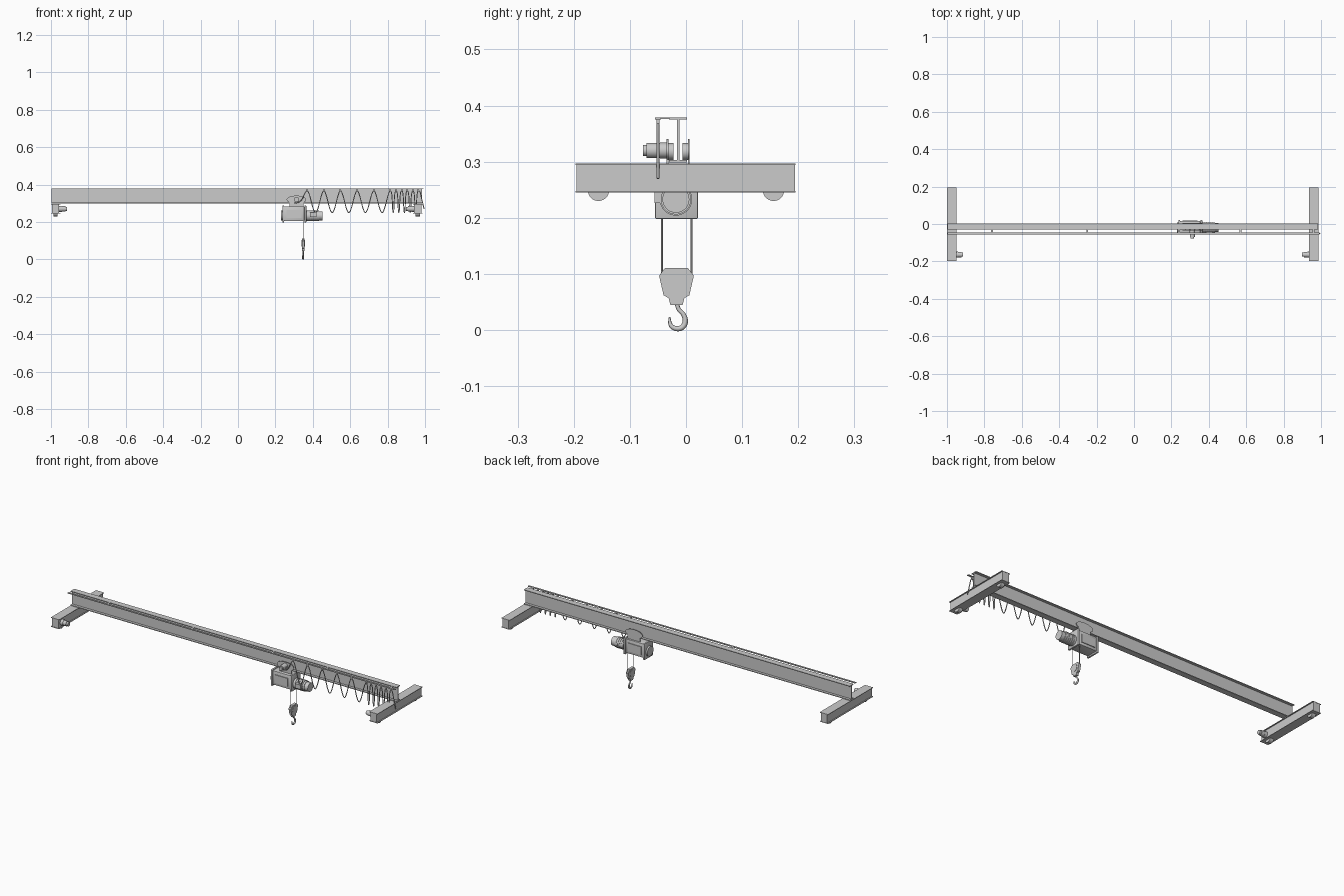
import bpy, bmesh, math
from mathutils import Vector

if "Cube" in bpy.data.objects:
    bpy.data.objects.remove(bpy.data.objects["Cube"])

grey = bpy.data.materials.new("steel_grey")
grey.use_nodes = True
colour = (0.6, 0.6, 0.6, 1)
grey.diffuse_color = colour
grey.node_tree.nodes["Principled BSDF"].inputs["Base Color"].default_value = colour


def finish(name, bm, smooth=False):
    bmesh.ops.recalc_face_normals(bm, faces=bm.faces)
    me = bpy.data.meshes.new(name)
    bm.to_mesh(me)
    bm.free()
    me.materials.append(grey)
    ob = bpy.data.objects.new(name, me)
    bpy.context.collection.objects.link(ob)
    if smooth:
        bpy.ops.object.select_all(action='DESELECT')
        ob.select_set(True)
        bpy.context.view_layer.objects.active = ob
        bpy.ops.object.shade_smooth_by_angle(angle=math.radians(35))
    return ob


def box(name, x, y, z, bevel=0):
    """Box from three (low, high) ranges."""
    bm = bmesh.new()
    bmesh.ops.create_cube(bm, size=1)
    for v in bm.verts:
        v.co = Vector([(r[0] + r[1]) / 2 + c * (r[1] - r[0]) for r, c in zip((x, y, z), v.co)])
    if bevel:
        bmesh.ops.bevel(bm, geom=bm.edges[:], offset=bevel, segments=2, affect='EDGES', profile=0.5)
    return finish(name, bm, bevel > 0)


def prism(name, outline, axis, lo, hi, smooth=False):
    """Extrude a closed outline along x or y."""
    bm = bmesh.new()
    place = (lambda a, b, t: (t, a, b)) if axis == 'x' else (lambda a, b, t: (a, t, b))
    face = bm.faces.new([bm.verts.new(place(a, b, lo)) for a, b in outline])
    new = bmesh.ops.extrude_face_region(bm, geom=[face])["geom"]
    shift = Vector(place(0, 0, hi - lo))
    bmesh.ops.translate(bm, vec=shift, verts=[v for v in new if isinstance(v, bmesh.types.BMVert)])
    return finish(name, bm, smooth)


def disc(name, axis, centre, radius, lo, hi, squash=1.0, sides=28):
    """Round or oval part along x or y; centre is given in the other two axes."""
    steps = [math.tau * i / sides for i in range(sides)]
    ring = [(centre[0] + radius * math.cos(t), centre[1] + radius * squash * math.sin(t)) for t in steps]
    return prism(name, ring, axis, lo, hi, True)


def tube(name, points, radius, taper=None, order='NURBS'):
    cu = bpy.data.curves.new(name, 'CURVE')
    cu.dimensions = '3D'
    cu.bevel_depth = radius
    cu.bevel_resolution = 2
    cu.use_fill_caps = True
    cu.resolution_u = 6
    sp = cu.splines.new(order)
    sp.points.add(len(points) - 1)
    for i, p in enumerate(points):
        sp.points[i].co = (*p, 1)
        sp.points[i].radius = taper[i] if taper else 1
    if order == 'NURBS':
        sp.order_u = 3
        sp.use_endpoint_u = True
    cu.materials.append(grey)
    ob = bpy.data.objects.new(name, cu)
    bpy.context.collection.objects.link(ob)
    return ob


# Main I-section girder
MID = -0.014
half, web, fl, z0, z1 = 0.016, 0.002, 0.004, 0.299, 0.379
side = [(half, z0), (half, z0 + fl), (web, z0 + fl), (web, z1 - fl), (half, z1 - fl), (half, z1)]
section = [(MID + a, b) for a, b in side] + [(MID - a, b) for a, b in reversed(side)]
prism("main_girder", section, 'x', -0.997, 0.985)

# End carriages with flanges, wheels and travel drives
for label, cx, inward in (("right", -0.975, 1), ("left", 0.961, -1)):
    box(label + "_carriage_body", (cx - 0.019, cx + 0.019), (-0.195, 0.194), (0.247, 0.294))
    for part, low in (("top", 0.294), ("bottom", 0.245)):
        box(f"{label}_carriage_{part}_flange", (cx - 0.025, cx + 0.025), (-0.197, 0.195), (low, low + 0.003))
    for part, wy in (("front", -0.156), ("back", 0.156)):
        disc(f"{label}_{part}_wheel", 'x', (wy, 0.249), 0.019, cx - 0.011, cx + 0.011)
    for part, a, b, r in (("gearbox", 0.018, 0.034, 0.016), ("motor", 0.034, 0.052, 0.014),
                          ("fan_cover", 0.052, 0.062, 0.011)):
        lo, hi = sorted((cx + inward * a, cx + inward * b))
        disc(f"{label}_drive_{part}", 'x', (-0.164, 0.27), r, lo, hi)

# Festoon rail with bracket arms
RAIL = -0.05
box("festoon_rail", (-0.997, 0.993), (RAIL - 0.005, RAIL + 0.005), (0.375, 0.379))
for i, bx in enumerate((-0.76, -0.25, 0.24, 0.57, 0.96)):
    box(f"rail_bracket_{i + 1}", (bx - 0.005, bx + 0.005), (RAIL, MID), (0.376, 0.3785))

# Festoon cable: wide loops, then bunched loops near the end
peaks = [0.37 + 0.089 * i for i in range(6)] + [0.845 + 0.03 * i for i in range(5)]
path = [(0.30, RAIL, 0.30), (0.335, RAIL, 0.30)]
for i, px in enumerate(peaks):
    path += [(px - 0.008, RAIL, 0.367), (px + 0.008, RAIL, 0.367)]
    if i + 1 < len(peaks):
        gap = peaks[i + 1] - px
        path += [(px + gap * f, RAIL, 0.25) for f in (0.4, 0.6)]
    box(f"cable_carrier_{i + 1}", (px - 0.004, px + 0.004), (RAIL - 0.003, RAIL + 0.003), (0.363, 0.376))
path += [(0.98, RAIL, 0.33), (0.995, RAIL, 0.27)]
tube("festoon_cable", path, 0.0024)

# Trolley: oval side plates, wheels on the lower flange and hangers
for label, sgn in (("front", -1), ("back", 1)):
    def span(a, b):
        return sorted((MID + sgn * a, MID + sgn * b))
    disc(label + "_trolley_plate", 'y', (0.312, 0.319), 0.052, *span(0.0175, 0.0205), squash=0.42)
    box(label + "_trolley_hanger", (0.275, 0.35), span(0.0175, 0.0205), (0.27, 0.31))
    for n, wx in enumerate((0.288, 0.336)):
        disc(f"{label}_trolley_wheel_{n + 1}", 'y', (wx, 0.318), 0.015, *span(0.008, 0.0175))

# Trolley drive motor
disc("trolley_gearbox", 'y', (0.312, 0.32), 0.014, -0.046, -0.034)
disc("trolley_motor", 'y', (0.312, 0.32), 0.0135, -0.07, -0.046)
disc("trolley_motor_cap", 'y', (0.312, 0.32), 0.010, -0.077, -0.07)

# Hoist housing with end plates, side covers, drum end and motor
HY = -0.018
box("hoist_housing", (0.245, 0.355), (HY - 0.033, HY + 0.034), (0.205, 0.283), 0.004)
for label, px in (("right", 0.237), ("left", 0.355)):
    box(label + "_hoist_end_plate", (px, px + 0.01), (HY - 0.037, HY + 0.039), (0.198, 0.287), 0.002)
box("front_hoist_cover", (0.26, 0.34), (HY - 0.037, HY - 0.032), (0.22, 0.265))
box("back_hoist_cover", (0.26, 0.34), (HY + 0.033, HY + 0.038), (0.22, 0.265))
disc("hoist_drum_end", 'x', (HY, 0.235), 0.027, 0.229, 0.238)
disc("hoist_motor", 'x', (HY, 0.233), 0.027, 0.365, 0.432)
for i in range(5):
    rx = 0.375 + i * 0.011
    disc(f"hoist_motor_fin_{i + 1}", 'x', (HY, 0.233), 0.029, rx, rx + 0.003)
disc("hoist_motor_fan_cover", 'x', (HY, 0.233), 0.024, 0.432, 0.453)
box("hoist_terminal_box", (0.385, 0.42), (HY - 0.038, HY - 0.02), (0.226, 0.25))

# Ropes, hook block and hook
HX = 0.348
for label, ry in (("front", -0.043), ("back", 0.010)):
    tube(label + "_rope", [(HX, ry, 0.095), (HX, ry, 0.21)], 0.0016, order='POLY')
BY = -0.017
block_half = [(0.020, 0.111), (0.031, 0.097), (0.023, 0.062), (0.014, 0.057), (0.011, 0.045)]
outline = [(BY + a, b) for a, b in block_half] + [(BY - a, b) for a, b in reversed(block_half)]
prism("hook_block", outline, 'x', HX - 0.007, HX + 0.007)
for label, lo in (("right", HX - 0.009), ("left", HX + 0.007)):
    disc(label + "_sheave_cover", 'x', (BY, 0.086), 0.018, lo, lo + 0.002)
hook = [(-0.016, 0.048), (-0.015, 0.037), (-0.004, 0.029), (0.0, 0.014), (-0.007, 0.003),
        (-0.02, 0.002), (-0.03, 0.010), (-0.029, 0.023)]
tube("hook", [(HX, y, z) for y, z in hook], 0.0045, [0.9, 0.8, 0.9, 1.1, 1.1, 1.0, 0.8, 0.35])
